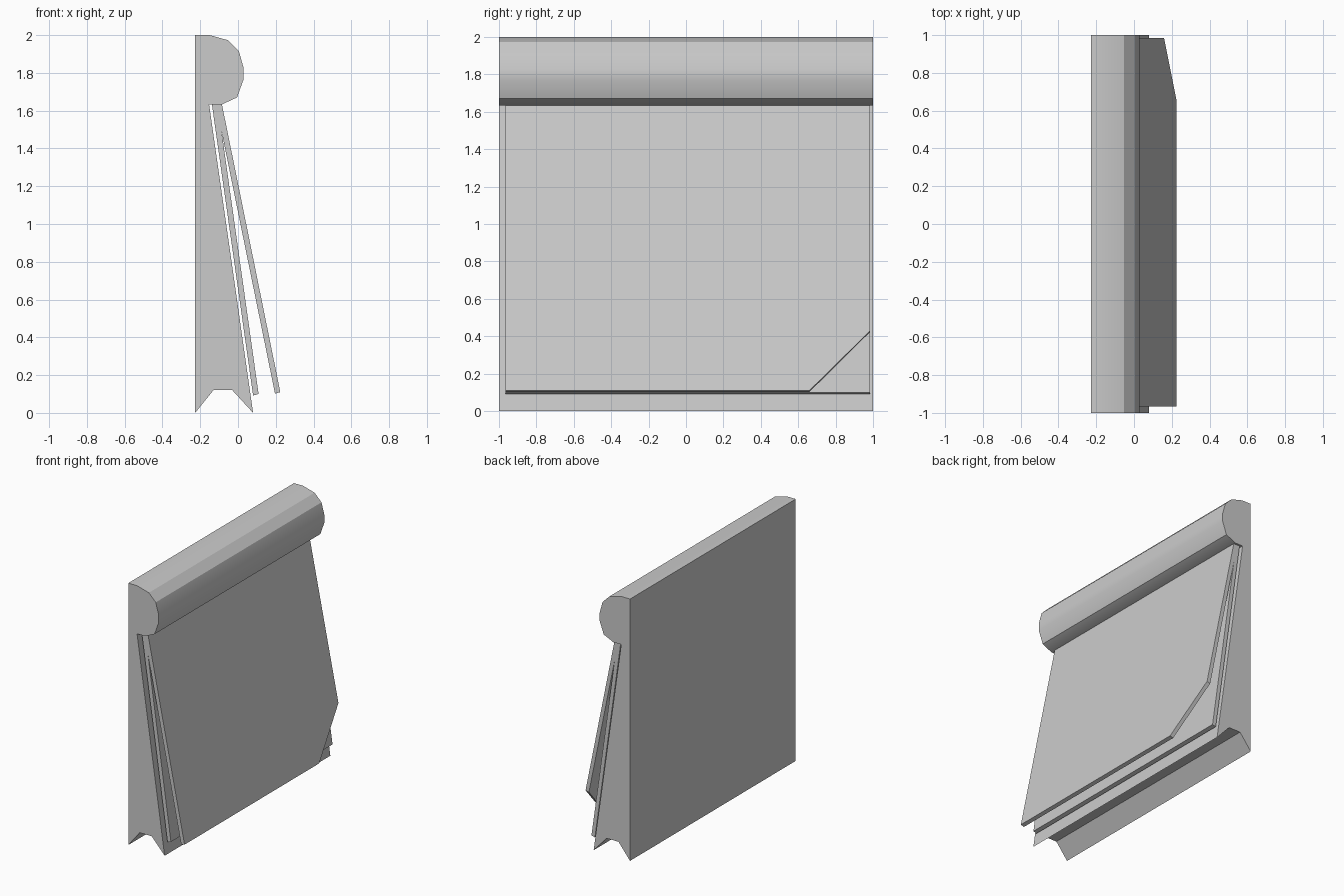
import bpy, bmesh, math

if "Cube" in bpy.data.objects:
    bpy.data.objects.remove(bpy.data.objects["Cube"])


def make_prism(name, near, far):
    """Solid joining two matching outlines."""
    bm = bmesh.new()
    a = [bm.verts.new(p) for p in near]
    b = [bm.verts.new(p) for p in far]
    bm.faces.new(a)
    bm.faces.new(b[::-1])
    n = len(a)
    for i in range(n):
        j = (i + 1) % n
        bm.faces.new((a[j], a[i], b[i], b[j]))
    bmesh.ops.recalc_face_normals(bm, faces=bm.faces[:])
    mesh = bpy.data.meshes.new(name)
    bm.to_mesh(mesh)
    bm.free()
    obj = bpy.data.objects.new(name, mesh)
    bpy.context.collection.objects.link(obj)
    return obj


def make_sheet(name, outline, back, front):
    """Hanging sheet: outline is (y, fraction down), back/front are (top, bottom) x,z lines."""
    def on_line(line):
        (x0, z0), (x1, z1) = line
        return [(x0 + (x1 - x0) * t, y, z0 + (z1 - z0) * t) for y, t in outline]
    return make_prism(name, on_line(back), on_line(front))


# Wedge-shaped backing with notched foot and rounded head
profile = [(-0.227, 0), (-0.13, 0.12), (-0.03, 0.12), (0.08, 0),
           (-0.153, 1.633), (-0.085, 1.633), (-0.005, 1.67), (0.03, 1.767),
           (0.03, 1.825), (0.005, 1.915), (-0.053, 1.973), (-0.15, 2), (-0.227, 2)]
body = make_prism("backing_and_head",
                  [(x, -1, z) for x, z in profile],
                  [(x, 1, z) for x, z in profile])
bpy.context.view_layer.objects.active = body
body.select_set(True)
bpy.ops.object.shade_smooth_by_angle(angle=math.radians(25))

# Inner sheet, full rectangle
y0, y1 = -0.965, 0.985
make_sheet("inner_sheet", [(y0, 0), (y1, 0), (y1, 1), (y0, 1)],
           ((-0.138, 1.633), (0.08, 0.092)), ((-0.107, 1.633), (0.109, 0.1)))

# Outer sheet with one cut corner
make_sheet("outer_sheet", [(y0, 0), (y1, 0), (y1, 0.79), (0.66, 1), (y0, 1)],
           ((-0.116, 1.633), (0.196, 0.102)), ((-0.085, 1.633), (0.224, 0.11)))
